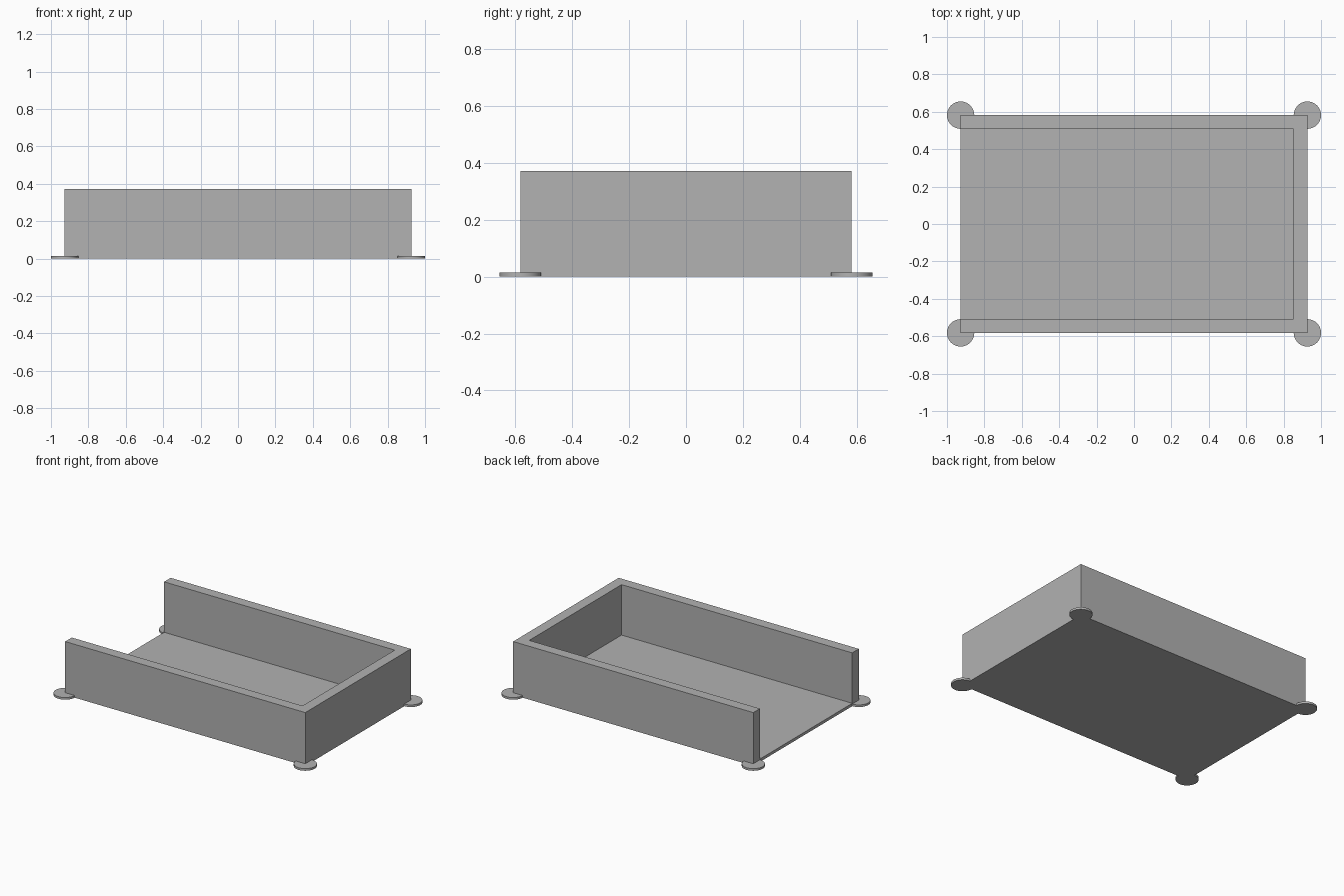
import bpy

cube = bpy.data.objects.get("Cube")
if cube:
    bpy.data.objects.remove(cube, do_unlink=True)

HALF_X, HALF_Y, HEIGHT = 0.927, 0.582, 0.372
WALL, FLOOR = 0.073, 0.02
PAD_RADIUS, PAD_HEIGHT = 0.073, 0.015

grey = bpy.data.materials.new("plain grey")
grey.use_nodes = True
colour = (0.445, 0.445, 0.445, 1)
grey.diffuse_color = colour
grey.node_tree.nodes["Principled BSDF"].inputs["Base Color"].default_value = colour


def box(name, low, high):
    """Box spanning two opposite corners."""
    centre = [(a + b) / 2 for a, b in zip(low, high)]
    bpy.ops.mesh.primitive_cube_add(size=1, location=centre)
    obj = bpy.context.object
    obj.name = name
    obj.scale = [b - a for a, b in zip(low, high)]
    bpy.ops.object.transform_apply(location=False, rotation=False, scale=True)
    obj.data.materials.append(grey)
    return obj


# Tray body, hollowed through the top and the open right end
tray = box("tray", (-HALF_X, -HALF_Y, 0), (HALF_X, HALF_Y, HEIGHT))
cutter = box("tray_cutter", (-HALF_X - 1, WALL - HALF_Y, FLOOR),
             (HALF_X - WALL, HALF_Y - WALL, HEIGHT + 1))
cutter.hide_render = True
hollow = tray.modifiers.new("hollow", "BOOLEAN")
hollow.operation = "DIFFERENCE"
hollow.solver = "EXACT"
hollow.object = cutter
bpy.context.view_layer.objects.active = tray
bpy.ops.object.modifier_apply(modifier=hollow.name)
bpy.data.objects.remove(cutter, do_unlink=True)

# Thin round pads centred under the four corners
for y, end in ((-HALF_Y, "front"), (HALF_Y, "back")):
    for x, side in ((-HALF_X, "right"), (HALF_X, "left")):
        bpy.ops.mesh.primitive_cylinder_add(vertices=64, radius=PAD_RADIUS, depth=PAD_HEIGHT,
                                            location=(x, y, PAD_HEIGHT / 2))
        pad = bpy.context.object
        pad.name = f"{end}_{side}_corner_pad"
        pad.data.materials.append(grey)
        bpy.ops.object.shade_smooth_by_angle()
